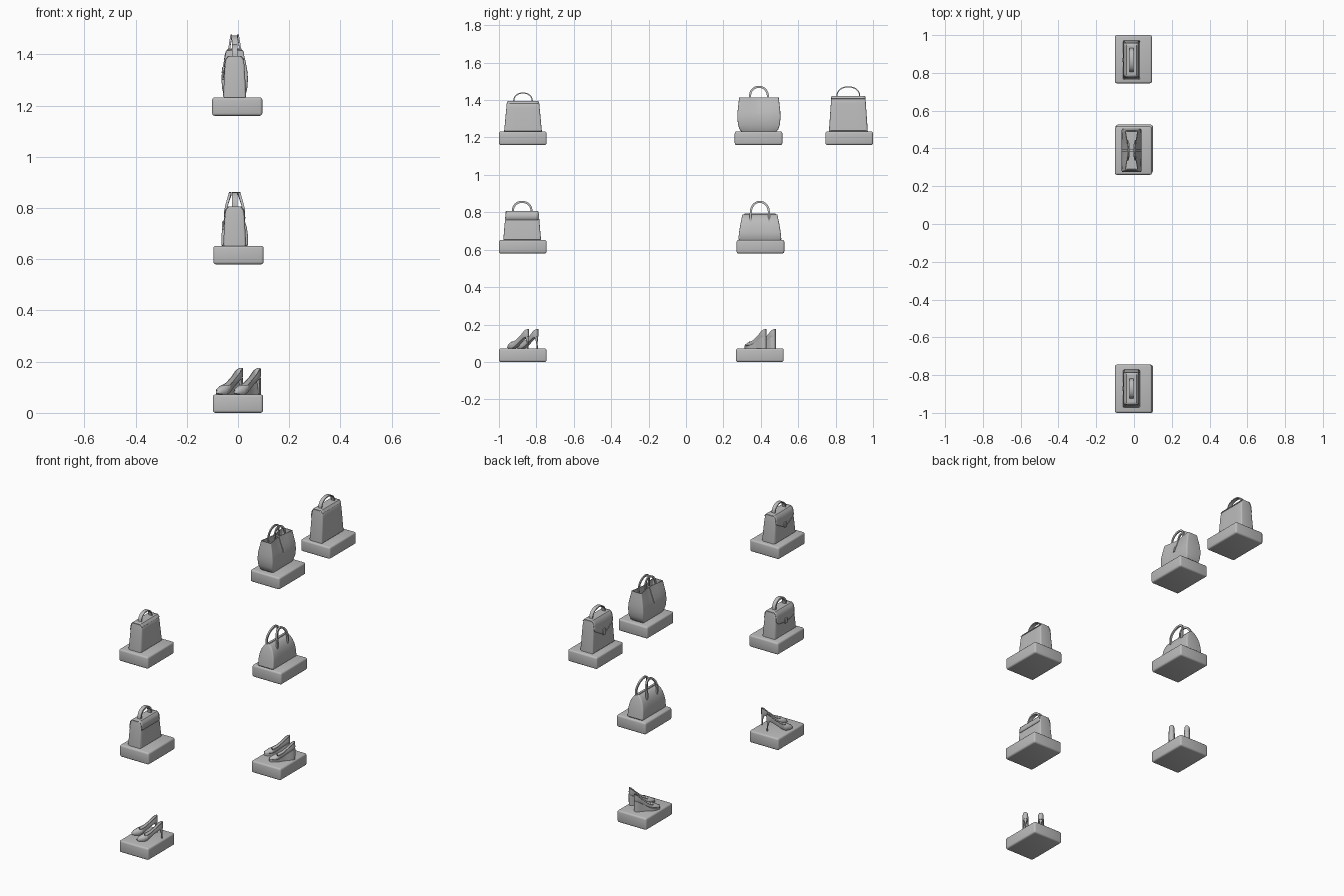
import bpy, bmesh, math
from mathutils import Vector

if "Cube" in bpy.data.objects:
    bpy.data.objects.remove(bpy.data.objects["Cube"])

grey = bpy.data.materials.new("plain grey")
grey.diffuse_color = (0.5, 0.5, 0.5, 1)
grey.use_nodes = True
grey.node_tree.nodes["Principled BSDF"].inputs["Base Color"].default_value = grey.diffuse_color
CX = -0.013  # shared centre of the bags in x


def finish(name, bm, angle=40):
    bmesh.ops.recalc_face_normals(bm, faces=bm.faces)
    me = bpy.data.meshes.new(name)
    bm.to_mesh(me)
    bm.free()
    ob = bpy.data.objects.new(name, me)
    bpy.context.collection.objects.link(ob)
    me.materials.append(grey)
    bpy.ops.object.select_all(action='DESELECT')
    ob.select_set(True)
    bpy.context.view_layer.objects.active = ob
    bpy.ops.object.shade_smooth_by_angle(angle=math.radians(angle))
    return ob


def loft(name, rings, angle=40):
    bm = bmesh.new()
    vs = [[bm.verts.new(p) for p in r] for r in rings]
    n = len(vs[0])
    for a, b in zip(vs, vs[1:]):
        for i in range(n):
            j = (i + 1) % n
            bm.faces.new((a[i], a[j], b[j], b[i]))
    bm.faces.new(vs[0])
    bm.faces.new(vs[-1])
    return finish(name, bm, angle)


def box(name, c, size, bevel=0.002, segs=2):
    bm = bmesh.new()
    bmesh.ops.create_cube(bm, size=1)
    for v in bm.verts:
        v.co = Vector(c) + Vector([v.co[i] * size[i] for i in range(3)])
    bmesh.ops.bevel(bm, geom=bm.edges[:], offset=bevel, segments=segs, profile=0.5, affect='EDGES')
    return finish(name, bm)


def ring(cx, cy, z, hx, hy, r, pinch=1.0):
    # rounded rectangle; pinch narrows the middle of the long sides
    pts = []
    r = min(r, hx * 0.95)
    for k, (sx, sy) in enumerate([(1, 1), (-1, 1), (-1, -1), (1, -1)]):
        for i in range(5):
            a = math.radians(90 * k + 22.5 * i)
            pts.append((sx * (hx - r) + r * math.cos(a), sy * (hy - r) + r * math.sin(a)))
        nx = [(-1, 1), (-1, -1), (1, -1), (1, 1)][k]
        if k in (1, 3):  # extra points along the long sides
            s = sy * (hy - r)
            for t in (0.25, 0.5, 0.75):
                pts.append((sx * hx, s * (1 - 2 * t)))
    return [(cx + x * (pinch + (1 - pinch) * min(1, abs(y) / hy)), cy + y, z) for x, y in pts]


def handle(name, cy, z0, hw, h, x_low, x_top, wx, wt, leg=0.0):
    # arched strap of rectangular section, with optional straight legs
    path = [(-hw, -leg, 0)] if leg else []
    for i in range(17):
        a = math.pi * i / 16
        path.append((-hw * math.cos(a), h * math.sin(a) ** 0.85, math.sin(a)))
    if leg:
        path.append((hw, -leg, 0))
    rings = []
    for i, (y, z, s) in enumerate(path):
        p, q = path[max(i - 1, 0)], path[min(i + 1, len(path) - 1)]
        t = Vector((q[0] - p[0], q[1] - p[1])).normalized()
        ny, nz = -t.y, t.x
        x = x_low + (x_top - x_low) * s
        rings.append([(x + a * wx / 2, cy + y + b * ny * wt / 2, z0 + z + b * nz * wt / 2)
                      for a, b in ((-1, -1), (1, -1), (1, 1), (-1, 1))])
    loft(name, rings, 50)


def interp(tab, t):
    for (a, u), (b, v) in zip(tab, tab[1:]):
        if t <= b:
            return u + (v - u) * (t - a) / (b - a)
    return tab[-1][1]


PROFILE = [(0, 0.040), (0.03, 0.045), (0.8, 0.038), (0.93, 0.034), (1, 0.026)]


def satchel(name, cy, z0, hb, ht, h, hhw, hh, wt, rounded):
    loft(name + "_body", [ring(CX, cy, z0 + t * h, hx, hb + (ht - hb) * t, 0.008) for t, hx in PROFILE])
    # flap folded over the top and hanging on the -x side
    back = 0.045 if rounded else 0.012
    hw = ht - 0.002
    bm = bmesh.new()
    rows = []
    for j in range(13):
        v = -1 + j / 6
        drop = h * (0.36 + 0.14 * math.sqrt(1 - v * v)) if rounded else h * (0.30 + 0.22 * min(1, 1.25 * (1 - abs(v))))
        side = lambda d: interp(PROFILE, 1 - d / h) + 0.002
        pts = [(side(back), -back), (side(0.010), -0.010), (0.025, 0.002), (-0.025, 0.002), (-side(0.010), -0.010)]
        pts += [(-side(d), -d) for d in [0.010 + (drop - 0.010) * k / 4 for k in (1, 2, 3, 4)]]
        rows.append([bm.verts.new((CX + x, cy + v * hw, z0 + h + z)) for x, z in pts])
    for a, b in zip(rows, rows[1:]):
        for i in range(len(a) - 1):
            bm.faces.new((a[i], a[i + 1], b[i + 1], b[i]))
    m = finish(name + "_flap", bm).modifiers.new("thickness", 'SOLIDIFY')
    m.thickness = 0.003
    m.offset = 0
    box(name + "_clasp", (CX - 0.046, cy, z0 + h * 0.53), (0.008, 0.022, h * 0.2))
    handle(name + "_handle", cy, z0 + h, hhw, hh, CX, CX, 0.022, wt)


# display blocks
BLOCKS = [(-0.8725, 0, 0), (-0.8725, 0.58, 0.002), (-0.8725, 1.16, -0.003), (0.395, 0, 0),
          (0.398, 0.58, 0.002), (0.388, 1.16, -0.003), (0.8725, 1.16, -0.003)]
for y, z, x in BLOCKS:
    box("display_block", (x, y, z + 0.036), (0.196, 0.255, 0.072), 0.010, 3)

# flap bags
satchel("small_satchel", -0.8715, 1.231, 0.101, 0.086, 0.16, 0.050, 0.047, 0.006, False)
satchel("large_satchel", 0.868, 1.231, 0.104, 0.091, 0.188, 0.061, 0.052, 0.006, False)
satchel("round_flap_bag", -0.876, 0.651, 0.101, 0.088, 0.152, 0.050, 0.053, 0.011, True)

# arched doctor bag
ARCH = [(0, 0.048), (0.04, 0.052), (0.3, 0.052), (0.55, 0.047), (0.75, 0.038), (0.9, 0.025), (0.97, 0.014), (1, 0.006)]
loft("doctor_bag_body", [ring(CX, 0.395, 0.651 + 0.137 * t, hx, 0.115 - 0.022 * t ** 1.5 - (0.004 if t == 0 else 0), 0.008)
                         for t, hx in ARCH])
box("doctor_bag_clasp_bar", (CX, 0.395, 0.789), (0.014, 0.17, 0.007))
for s in (-1, 1):
    handle("doctor_bag_handle", 0.395, 0.79, 0.049, 0.066, CX + s * 0.036, CX + s * 0.017, 0.010, 0.011, 0.04)

# open tote with pinched mouth and flared ends
TOTE = [(0, 0.038, 0.092, 1), (0.05, 0.043, 0.102, 1), (0.2, 0.049, 0.112, 1), (0.4, 0.052, 0.115, 1),
        (0.6, 0.049, 0.114, 0.9), (0.8, 0.042, 0.110, 0.7), (1, 0.034, 0.106, 0.5),
        (1, 0.030, 0.102, 0.45), (0.75, 0.036, 0.100, 0.6)]
loft("tote_body", [ring(CX, 0.39, 1.231 + 0.183 * t, hx, hy, 0.007, p) for t, hx, hy, p in TOTE])
for s in (-1, 1):
    handle("tote_handle", 0.39, 1.415, 0.048, 0.056, CX + s * 0.022, CX + s * 0.013, 0.007, 0.011, 0.03)
    rows = []
    for t, hx in ((0.52, 0.049), (0.65, 0.043), (0.8, 0.031), (1, 0.018)):
        rows.append([(CX + s * (hx + dx), 0.39 + dy, 1.231 + 0.183 * t)
                     for dx, dy in ((0.003, -0.007), (0.003, 0.007), (-0.004, 0.007), (-0.004, -0.007))])
    loft("tote_strap", rows)
box("tote_top_tab", (CX, 0.39, 1.412), (0.04, 0.014, 0.004), 0.001)

# shoes: toe at u=0, heel at u=1, pointing towards -x -y
DIR = Vector((0.66, 0.75, 0)).normalized()
SIDE = Vector((-DIR.y, DIR.x, 0))
LEN = 0.145
WIDTH = [(0, 0.006), (0.06, 0.014), (0.25, 0.024), (0.45, 0.020), (0.65, 0.016), (0.85, 0.0175), (0.95, 0.014), (1, 0.007)]
TOP = [(0, 0.010), (0.06, 0.020), (0.25, 0.033), (0.36, 0.036), (0.5, 0.046), (0.7, 0.069), (0.9, 0.097), (1, 0.104)]
PUMP = [(0, 0.004), (0.06, 0.001), (0.3, 0), (0.45, 0.012), (0.7, 0.042), (0.85, 0.058), (1, 0.063)]
WEDGE = [(0, 0.010), (0.3, 0.013), (0.45, 0.020), (0.7, 0.042), (0.85, 0.056), (1, 0.062)]
STEPS = [0, 0.03, 0.07, 0.14, 0.22, 0.28, 0.34, 0.40, 0.5, 0.6, 0.7, 0.8, 0.88, 0.94, 0.98, 1]


def place(c, u, w, z):
    return Vector(c) + DIR * ((u - 0.5) * LEN) + SIDE * w + Vector((0, 0, z))


def shoe(name, c, wedge):
    rings = []
    sole = WEDGE if wedge else PUMP
    for u in STEPS:
        w, zt, zb = interp(WIDTH, u), interp(TOP, u), interp(sole, u)
        zt = max(zt, zb + 0.008)
        # closed over the toe, hollow from the instep back
        zi = zt + 0.004 if u < 0.3 else (zb + 0.010 if u < 0.97 else zt)
        ze = zt if u >= 0.3 else zb + (zt - zb) * 0.75
        sec = [(-0.75, zb), (0.75, zb), (1, zb + 0.3 * (zt - zb)), (0.92, ze), (0.72, zt if u < 0.3 else ze),
               (0.4, zi), (-0.4, zi), (-0.72, zt if u < 0.3 else ze), (-0.92, ze), (-1, zb + 0.3 * (zt - zb))]
        rings.append([place(c, u, w * a, z) for a, z in sec])
    loft(name + "_upper", rings, 50)
    if wedge:
        loft(name + "_wedge_sole", [[place(c, u, a * interp(WIDTH, u) * 1.02, z)
                                     for a, z in ((-0.95, 0), (0.95, 0), (1, interp(WEDGE, u) + 0.002), (-1, interp(WEDGE, u) + 0.002))]
                                    for u in STEPS], 50)
    else:
        rows = []
        for z, u, r in ((0, 0.975, 0.0035), (0.03, 0.965, 0.004), (0.05, 0.945, 0.007), (0.066, 0.915, 0.012)):
            rows.append([place(c, u + r * math.cos(a) / LEN, r * math.sin(a), z)
                         for a in [math.tau * i / 10 for i in range(10)]])
        loft(name + "_stiletto_heel", rows)


for y0, nm, wedge in ((-0.8725, "pump", False), (0.397, "wedge_shoe", True)):
    shoe("left_" + nm, (-0.034, y0 + 0.025, 0.072), wedge)
    shoe("right_" + nm, (0.036, y0 - 0.025, 0.072), wedge)
